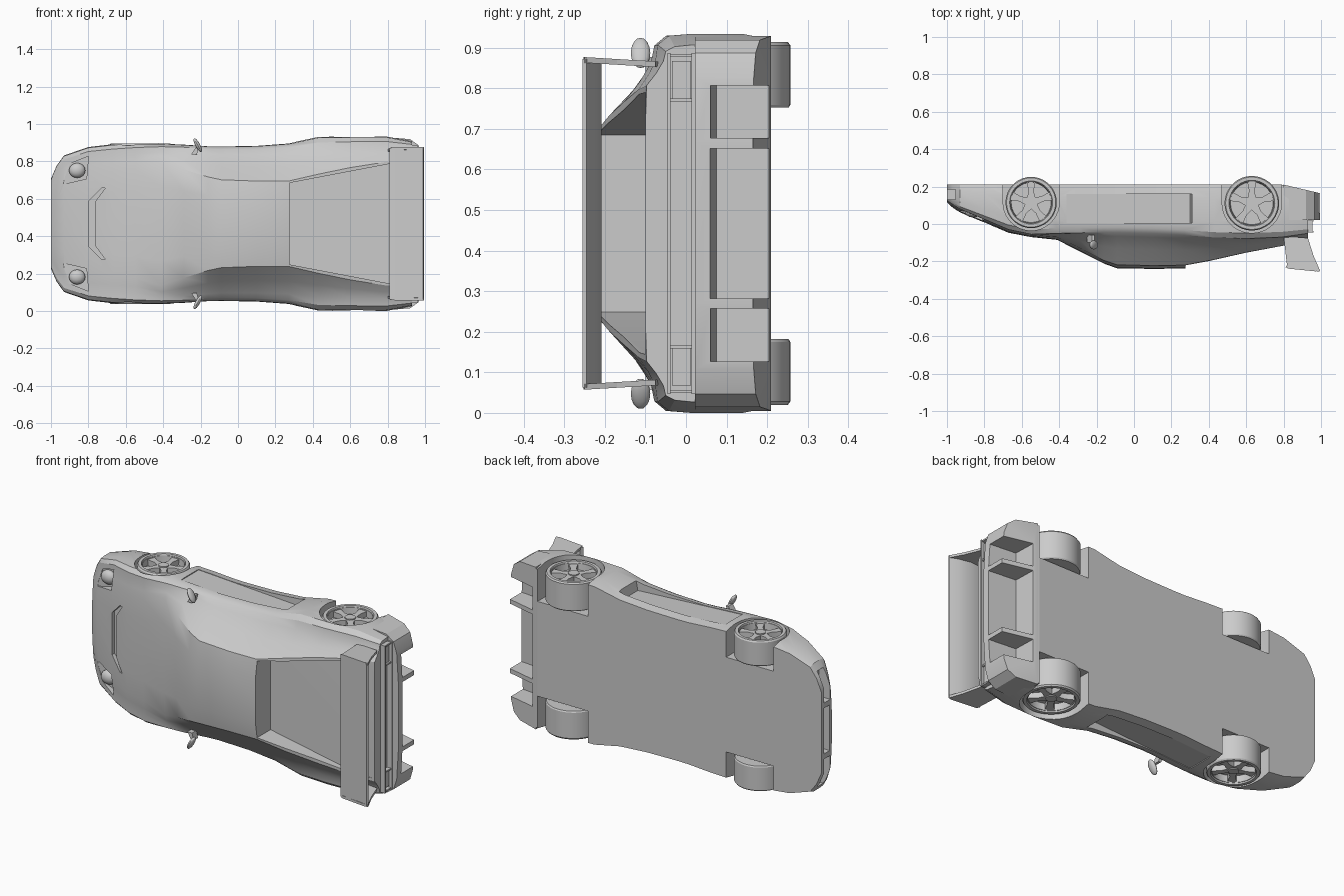
import bpy, bmesh, math
from mathutils import Matrix

if "Cube" in bpy.data.objects:
    bpy.data.objects.remove(bpy.data.objects["Cube"])

ZC = 0.467  # the car lies on its side: length = x, up = -y, width = z around ZC


def obj_from(name, bm, angle=28):
    bmesh.ops.recalc_face_normals(bm, faces=bm.faces[:])
    me = bpy.data.meshes.new(name)
    bm.to_mesh(me)
    bm.free()
    ob = bpy.data.objects.new(name, me)
    bpy.context.collection.objects.link(ob)
    if angle:
        smooth(ob, angle)
    return ob


def smooth(ob, angle=28):
    bpy.ops.object.select_all(action='DESELECT')
    ob.select_set(True)
    bpy.context.view_layer.objects.active = ob
    bpy.ops.object.shade_smooth_by_angle(angle=math.radians(angle))


def loft(name, rings, closed_ends=True, angle=28):
    bm = bmesh.new()
    vs = [[bm.verts.new(p) for p in r] for r in rings]
    n = len(vs[0])
    for a, b in zip(vs, vs[1:]):
        for i in range(n):
            bm.faces.new((a[i], a[(i + 1) % n], b[(i + 1) % n], b[i]))
    if closed_ends:
        bm.faces.new(vs[0])
        bm.faces.new(vs[-1])
    return obj_from(name, bm, angle)


def prism(name, pts, axis, lo, hi, angle=0):
    """axis 'z': pts are (x, y), lo/hi width offsets; axis 'y': pts are (x, offset), lo/hi are y."""
    if axis == 'z':
        rings = [[(x, y, ZC + k) for x, y in pts] for k in (lo, hi)]
    else:
        rings = [[(x, k, ZC + o) for x, o in pts] for k in (lo, hi)]
    return loft(name, rings, True, angle)


def box(name, x0, x1, y0, y1, o0, o1):
    return prism(name, [(x0, y0), (x1, y0), (x1, y1), (x0, y1)], 'z', o0, o1)


def cut(cutter, *targets):
    for t in targets:
        m = t.modifiers.new('cut', 'BOOLEAN')
        m.operation, m.solver, m.object = 'DIFFERENCE', 'EXACT', cutter
        bpy.context.view_layer.objects.active = t
        bpy.ops.object.modifier_apply(modifier=m.name)
    bpy.data.objects.remove(cutter)


# body shell: x, half width, bottom, shoulder y, glass base half, roof edge half, roof edge y, top y
stations = [
    (-1.00, .24, .21, .125, .20, .16, .120, .115),
    (-.97, .31, .21, .105, .26, .20, .095, .088),
    (-.93, .365, .21, .080, .31, .24, .070, .062),
    (-.80, .41, .21, .025, .35, .27, .014, .008),
    (-.67, .425, .21, -.030, .36, .28, -.042, -.047),
    (-.55, .432, .21, -.055, .37, .29, -.064, -.070),
    (-.41, .43, .21, -.050, .385, .33, -.070, -.085),
    (-.29, .425, .21, -.047, .385, .29, -.128, -.147),
    (-.16, .416, .21, -.045, .375, .25, -.195, -.212),
    (-.09, .415, .21, -.045, .37, .235, -.218, -.237),
    (.10, .418, .21, -.050, .37, .228, -.222, -.240),
    (.27, .43, .21, -.060, .375, .228, -.220, -.238),
    (.43, .464, .21, -.072, .39, .265, -.190, -.200),
    (.60, .467, .21, -.078, .395, .30, -.152, -.160),
    (.79, .467, .21, -.070, .40, .33, -.117, -.122),
    (.93, .440, .17, -.050, .40, .34, -.097, -.102),
]
rings = []
for x, w, yb, s, cb, c, r, t in stations:
    d = yb - s
    half = [(w * .97, yb), (w, yb - .25 * d), (w, s + .3 * d), (w * .99, s + .1 * d),
            (.6 * w + .4 * cb, s), (cb, s + .12 * (r - s)),
            ((cb + c) / 2 + .006 * (x < .3), (s + r) / 2), (c, r), (c * .6, t + .15 * (r - t))]
    ring = half + [(0, t)] + [(-o, y) for o, y in reversed(half)]
    rings.append([(x, y, ZC + o) for o, y in ring])
body = loft('body_shell', rings, True, 0)

# rear bumper with rounded corners
side = [(.80, .462), (.92, .452), (.965, .42), (.985, .36), (.995, .2)]
bumper = prism('rear_bumper', side + [(x, -o) for x, o in reversed(side)], 'y', .022, .21)
cut(prism('sweep', [(.78, .215), (1.1, .14), (1.1, .4), (.78, .4)], 'z', -.6, .6), bumper)

# engine deck sunk between the rear buttresses
cut(prism('deck', [(.275, .218), (.80, .318), (1.1, .33), (1.1, -.33), (.80, -.318), (.275, -.218)],
          'y', -.4, -.1), body)

# diffuser pockets
for o0, o1 in ((-.34, -.21), (-.185, .185), (.21, .34)):
    cut(prism('pocket', [(.83, .075), (1.1, .05), (1.1, .4), (.82, .4)], 'z', o0, o1), body, bumper)

# hood outlet slot
cut(prism('slot', [(-.80, .12), (-.73, .19), (-.71, .19), (-.762, .12), (-.762, -.12),
                   (-.71, -.19), (-.73, -.19), (-.80, -.12)], 'y', -.2, .03), body)

# front intakes
cut(box('intake', -1.1, -.95, .135, .185, -.13, .13), body)

wheel_specs = {'front': (-.55, .115, .137, .428), 'rear': (.63, .111, .146, .447)}
for sgn in (-1, 1):
    # wheel wells
    for cx, cy, R, _ in wheel_specs.values():
        R += .013
        arch = [(cx + R * math.cos(a), cy - R * math.sin(a))
                for a in (math.pi * i / 20 for i in range(21))]
        cut(prism('well', arch + [(cx - R, .4), (cx + R, .4)], 'z', sgn * .27, sgn * .6), body, bumper)
    # side air scoop, headlight pocket and corner intake
    cut(prism('scoop', [(-.36, sgn * .6), (-.36, sgn * .423), (.30, sgn * .385), (.345, sgn * .6)],
              'y', .005, .16), body)
    cut(prism('lamp_pocket', [(-.94, sgn * .21), (-.81, sgn * .24), (-.80, sgn * .36), (-.90, sgn * .32)],
              'y', -.2, .07), body)
    cut(box('corner_intake', -1.1, -.93, .13, .185, sgn * .16, sgn * .33), body)
smooth(body)
smooth(bumper)


def blob(name, loc, size, rot=0):
    bm = bmesh.new()
    bmesh.ops.create_uvsphere(bm, u_segments=14, v_segments=8, radius=1)
    bm.transform(Matrix.Translation(loc) @ Matrix.Rotation(rot, 4, 'Y') @ Matrix.Diagonal((*size, 1)))
    return obj_from(name, bm, 40)


# wheels: tyre with recessed rim, five spokes and a hub
def wheel(name, cx, cy, R, face, sgn):
    prof = [(R * .3, .285), (R * .97, .285), (R, .292), (R, face - .008), (R * .96, face), (R * .84, face),
            (R * .82, face - .008), (R * .80, face - .008), (R * .78, face - .045), (R * .1, face - .045)]
    n = 36
    loft(name + '_tyre', [[(cx + r * math.cos(2 * math.pi * i / n), cy + r * math.sin(2 * math.pi * i / n),
                            ZC + sgn * o) for i in range(n)] for r, o in prof])
    bm = bmesh.new()
    parts = []
    for k in range(5):
        a = 2 * math.pi * k / 5 + math.pi / 2
        u, v = (math.cos(a), math.sin(a)), (-math.sin(a), math.cos(a))
        quad = [(R * .1, -.17), (R * .45, -.10), (R * .80, -.17), (R * .80, .17), (R * .45, .10), (R * .1, .17)]
        parts.append([(cx + u[0] * p + v[0] * q * R, cy + u[1] * p + v[1] * q * R) for p, q in quad])
    parts.append([(cx + R * .2 * math.cos(i * math.pi / 6), cy + R * .2 * math.sin(i * math.pi / 6))
                  for i in range(12)])
    for j, pts in enumerate(parts):
        top = face - (.014 if j < 5 else .008)
        f = bm.faces.new([bm.verts.new((x, y, ZC + sgn * top)) for x, y in pts])
        ext = bmesh.ops.extrude_face_region(bm, geom=[f])['geom']
        bmesh.ops.translate(bm, vec=(0, 0, -sgn * .034),
                            verts=[g for g in ext if isinstance(g, bmesh.types.BMVert)])
    obj_from(name + '_spokes', bm)


for sgn, lr in ((-1, 'right'), (1, 'left')):
    for k, (cx, cy, R, face) in wheel_specs.items():
        wheel(f'{k}_{lr}_wheel', cx, cy, R, face, sgn)
    # headlights
    blob(lr + '_headlight', (-.86, .065, ZC + sgn * .285), (.045, .03, .04))
    # door mirrors
    blob(lr + '_mirror', (-.215, -.112, ZC + sgn * .42), (.013, .024, .042), -sgn * .5)
    prism(lr + '_mirror_stalk', [(-.25, sgn * .37), (-.22, sgn * .37), (-.21, sgn * .41), (-.225, sgn * .41)],
          'y', -.10, -.06)
    # wing end plates, leaning slightly outwards
    plate = [(.80, -.065), (.93, -.075), (.96, -.17), (.995, -.25), (.97, -.253), (.82, -.238)]
    loft(lr + '_wing_end_plate', [[(x, y, ZC + sgn * (k - .06 * (y + .07))) for x, y in plate]
                                  for k in (.385, .399)], True, 0)
    # tail lamps with frame
    box(lr + '_tail_lamp', .92, .945, -.035, .012, sgn * .305, sgn * .40)
    for o in (.30, .41):
        box(lr + '_lamp_frame', .92, .955, -.042, .02, sgn * o, sgn * (o + .008))

# wing blade
prism('wing_blade', [(.81, -.232), (.86, -.242), (.95, -.248), (.99, -.255), (.995, -.245),
                     (.95, -.225), (.88, -.208), (.82, -.215)], 'z', -.405, .405, 35)
# tail panel rails
for y in (-.046, .014):
    box('tail_panel_rail', .92, .96, y, y + .008, -.42, .42)
